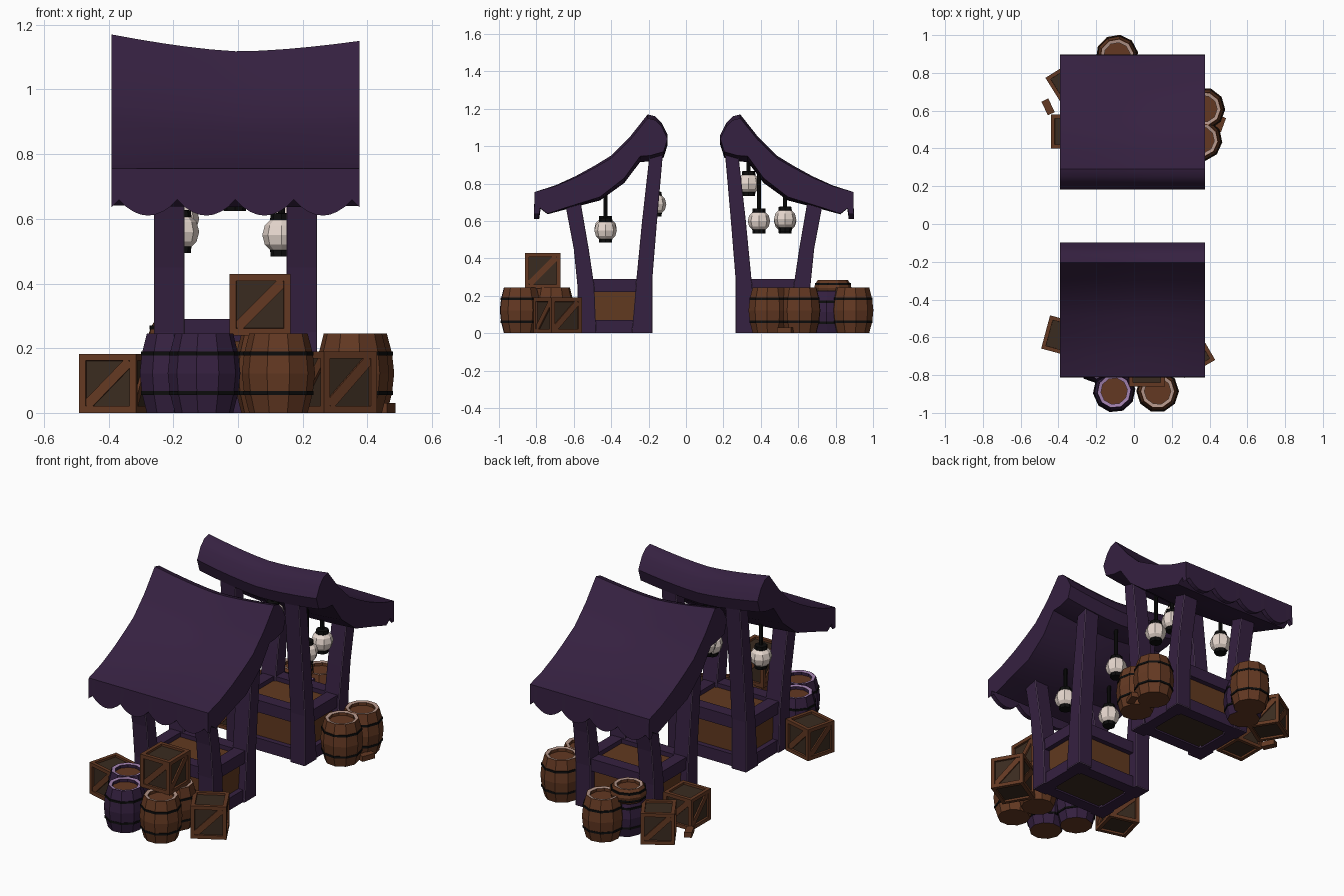
import bpy, bmesh, math
from mathutils import Matrix, Vector

if "Cube" in bpy.data.objects:
    bpy.data.objects.remove(bpy.data.objects["Cube"])

def material(name, rgb):
    m = bpy.data.materials.new(name)
    m.diffuse_color = (*rgb, 1)
    m.use_nodes = True
    m.node_tree.nodes["Principled BSDF"].inputs["Base Color"].default_value = m.diffuse_color
    return m

PURPLE = material("purple paint", (0.036, 0.015, 0.052))
WOOD = material("brown wood", (0.125, 0.04, 0.016))
BOARD = material("counter board", (0.12, 0.041, 0.014))
DARK = material("dark wood panel", (0.042, 0.024, 0.014))
IRON = material("black iron", (0.004, 0.004, 0.004))
PAPER = material("lantern paper", (0.86, 0.74, 0.67))
LILAC = material("worn lilac edge", (0.36, 0.22, 0.42))
PALE = material("worn pale wood edge", (0.45, 0.30, 0.25))

def finish(bm, name, mats, matrix=Matrix()):
    bmesh.ops.remove_doubles(bm, verts=bm.verts, dist=1e-5)
    bmesh.ops.recalc_face_normals(bm, faces=bm.faces)
    me = bpy.data.meshes.new(name)
    bm.to_mesh(me)
    bm.free()
    for m in mats:
        me.materials.append(m)
    ob = bpy.data.objects.new(name, me)
    ob.matrix_world = matrix
    bpy.context.collection.objects.link(ob)
    return ob

def add_box(bm, lo, hi, mat=0, rot=Matrix()):
    lo, hi = Vector(lo), Vector(hi)
    m = rot @ Matrix.Translation((lo + hi) / 2) @ Matrix.Diagonal((*(hi - lo), 1))
    vs = bmesh.ops.create_cube(bm, size=1, matrix=m)["verts"]
    for f in {f for v in vs for f in v.link_faces}:
        f.material_index = mat

def loft(bm, rings):
    loops = [[bm.verts.new(p) for p in ring] for ring in rings]
    n = len(loops[0])
    for a, b in zip(loops, loops[1:]):
        for i in range(n):
            j = (i + 1) % n
            bm.faces.new((a[i], a[j], b[j], b[i]))
    bm.faces.new(loops[0])
    bm.faces.new(loops[-1])

def lathe(bm, pts, n, mats):
    """pts are (radius, height); mats gives a material index per segment."""
    for k, ((r0, z0), (r1, z1)) in enumerate(zip(pts, pts[1:])):
        for i in range(n):
            a, b = (2 * math.pi * (i + d) / n for d in (0, 1))
            quad = [(r0, z0, a), (r0, z0, b), (r1, z1, b), (r1, z1, a)]
            if r0 == 0:
                quad = quad[1:]
            elif r1 == 0:
                quad = quad[:3]
            f = bm.faces.new([bm.verts.new((r * math.cos(t), r * math.sin(t), z)) for r, z, t in quad])
            f.material_index = mats[k]

# Stall: sagging roof, scalloped valance, leaning posts and counter
ROOF = [(-0.81, 0.755), (-0.70, 0.79), (-0.59, 0.84), (-0.49, 0.895), (-0.40, 0.95),
        (-0.30, 1.05), (-0.205, 1.17), (-0.165, 1.16), (-0.13, 1.125), (-0.098, 1.06),
        (-0.12, 0.99), (-0.19, 0.97), (-0.245, 0.965), (-0.33, 0.845), (-0.46, 0.74),
        (-0.62, 0.685), (-0.74, 0.642), (-0.78, 0.67)]
FRONT_POST = [(0, -0.58, -0.48), (0.25, -0.58, -0.49), (0.45, -0.60, -0.52), (0.74, -0.655, -0.57)]
REAR_POST = [(0, -0.29, -0.18), (0.29, -0.265, -0.18), (0.6, -0.235, -0.155), (1.0, -0.19, -0.12)]
HALF = 0.383

def sag(x, y, tilt):
    t = x / HALF
    w = min(1, max(0, (y + 0.81) / 0.6))
    return w * (-0.042 * (1 - abs(t) ** 1.5) - 0.01 * (t * tilt + 1))

def stall(tag, matrix, tilt):
    bm = bmesh.new()
    xs = [HALF * (i / 5 - 1) for i in range(11)]
    loft(bm, [[(x, y, z + sag(x, y, tilt)) for y, z in ROOF] for x in xs])
    roof = finish(bm, tag + " roof", [PURPLE], matrix)
    bpy.ops.object.select_all(action='DESELECT')
    roof.select_set(True)
    bpy.context.view_layer.objects.active = roof
    bpy.ops.object.shade_smooth_by_angle(angle=math.radians(32))

    # scalloped cloth edge along the low side
    bm = bmesh.new()
    rings = []
    for i in range(35):
        x = HALF * (i / 17 - 1)
        low = 0.66 - 0.05 * abs(math.sin(math.pi * x / 0.18)) ** 0.8
        rings.append([(x, -0.81, 0.755), (x, -0.812, low), (x, -0.785, low), (x, -0.77, 0.72)])
    loft(bm, rings)
    finish(bm, tag + " scalloped valance", [PURPLE], matrix)

    for side in (-1, 1):
        for label, rows in (("front", FRONT_POST), ("rear", REAR_POST)):
            bm = bmesh.new()
            rings = []
            for z, y0, y1 in rows:
                x0, x1 = side * 0.205 - 0.047, side * 0.205 + 0.047
                rings.append([(x0, y0, z), (x1, y0, z), (x1, y1, z), (x0, y1, z)])
            loft(bm, rings)
            post = finish(bm, f"{tag} {label} post", [PURPLE, LILAC], matrix)
            worn = post.modifiers.new("worn edges", 'BEVEL')
            worn.width, worn.segments, worn.material = 0.002, 1, 1

    bm = bmesh.new()
    for z in (0.0, 0.22):
        for s in (-1, 1):
            add_box(bm, (s * 0.205 - 0.035, -0.54, z), (s * 0.205 + 0.035, -0.21, z + 0.07))
        for y in (-0.535, -0.24):
            add_box(bm, (-0.2, y - 0.035, z), (0.2, y + 0.035, z + 0.07))
    add_box(bm, (-0.21, -0.54, 0.015), (0.21, -0.235, 0.265), 1)
    add_box(bm, (-0.2, -0.53, 0.01), (0.2, -0.24, 0.0148), 2)
    finish(bm, tag + " counter", [PURPLE, BOARD, DARK], matrix)

stall("near stall", Matrix.Translation((-0.008, 0, 0)), 1)
stall("far stall", Matrix.Translation((-0.008, 0.085, 0)) @ Matrix.Rotation(math.pi, 4, 'Z'), -1)

# Paper lanterns with iron caps and cords: x, y, z, cord top
def lantern(x, y, z, top):
    bm = bmesh.new()
    lathe(bm, [(0, -0.066), (0.034, -0.066), (0.036, -0.046), (0.052, -0.03), (0.06, 0),
               (0.052, 0.03), (0.036, 0.046), (0.034, 0.066), (0.011, 0.068),
               (0.011, top - z), (0, top - z)], 8, [1, 1, 0, 0, 0, 0, 1, 1, 1, 1])
    finish(bm, "hanging lantern", [PAPER, IRON], Matrix.Translation((x, y, z)))

for spot in [(0.135, -0.43, 0.55, 0.80), (-0.18, -0.43, 0.56, 0.80), (-0.01, -0.165, 0.69, 1.0),
             (-0.18, 0.53, 0.60, 0.80), (0.17, 0.53, 0.61, 0.80), (0.17, 0.39, 0.60, 0.88),
             (-0.01, 0.335, 0.80, 0.95)]:
    lantern(*spot)

# Barrels: bulging staves, worn rim, recessed lid, two hoops
def barrel(x, y, paint=WOOD, height=0.245, r=0.113, z=0.0):
    bm = bmesh.new()
    h = height
    lathe(bm, [(0, 0), (r * 0.8, 0), (r * 0.94, h * 0.25), (r, h * 0.5), (r * 0.94, h * 0.75),
               (r * 0.8, h), (r * 0.77, h), (r * 0.62, h - 0.003), (r * 0.62, h - 0.02), (0, h - 0.02)],
          10, [1, 0, 0, 0, 0, 0, 3, 0, 1])
    for t in (0.25, 0.75):
        k = r * 0.965
        z0, z1 = h * t - 0.006, h * t + 0.006
        lathe(bm, [(k * 0.9, z0), (k, z0), (k, z1), (k * 0.9, z1)], 10, [2, 2, 2])
    finish(bm, "barrel", [paint, WOOD, IRON, LILAC if paint == PURPLE else PALE],
           Matrix.Translation((x, y, z)) @ Matrix.Rotation(x * 5, 4, 'Z'))

for x, y in [(0.125, -0.885), (0.1, -0.71), (0.355, 0.445), (0.37, 0.61), (-0.09, 0.89)]:
    barrel(x, y)
for x, y in [(-0.105, -0.885), (-0.195, -0.73)]:
    barrel(x, y, PURPLE)
# purple barrel with a low brown tub resting on it
barrel(-0.15, 0.765, PURPLE, height=0.225)
barrel(-0.18, 0.785, height=0.085, r=0.1, z=0.2)

# Crates: framed cube with sunken panels and a diagonal brace on each side
def crate(x, y, z, s, angle):
    bm = bmesh.new()
    bmesh.ops.create_cube(bm, size=s, matrix=Matrix.Translation((0, 0, s / 2)))
    panels = list(bm.faces)
    bmesh.ops.inset_individual(bm, faces=panels, thickness=s * 0.16, depth=0)
    bmesh.ops.inset_individual(bm, faces=panels, thickness=0.0005, depth=-0.012)
    for f in panels:
        f.material_index = 1
    for i in range(4):
        rot = (Matrix.Rotation(i * math.pi / 2, 4, 'Z') @ Matrix.Translation((0, -s / 2, s / 2))
               @ Matrix.Rotation(-math.pi / 4, 4, 'Y'))
        add_box(bm, (-s * 0.53, 0.004, -s * 0.085), (s * 0.53, 0.02, s * 0.085), 0, rot)
    finish(bm, "crate", [WOOD, DARK],
           Matrix.Translation((x, y, z)) @ Matrix.Rotation(math.radians(angle), 4, 'Z'))

for spot in [(0.068, -0.765, 0.24, 0.19, 0), (0.3, -0.685, 0, 0.19, 30), (-0.38, -0.595, 0, 0.182, -15),
             (-0.35, 0.49, 0, 0.18, 0), (-0.345, 0.745, 0, 0.18, 32)]:
    crate(*spot)

# Loose wood scraps on the ground
for x, y, angle in [(-0.455, 0.62, 25), (0.455, 0.53, -20)]:
    bm = bmesh.new()
    add_box(bm, (-0.02, -0.04, 0), (0.02, 0.04, 0.03))
    finish(bm, "wood scrap", [WOOD],
           Matrix.Translation((x, y, 0)) @ Matrix.Rotation(math.radians(angle), 4, 'Z'))
